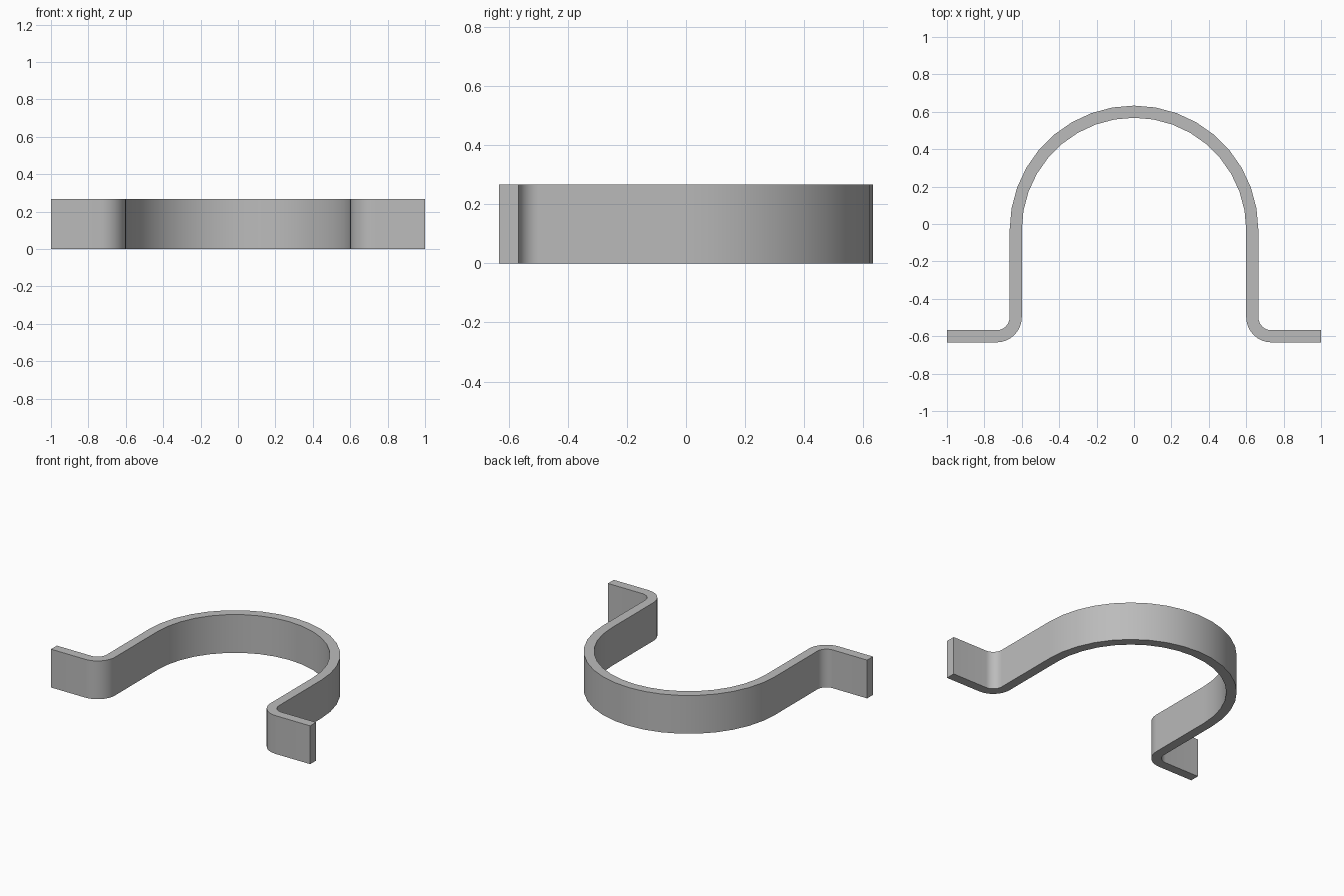
import bpy
import bmesh
from math import sin, cos, radians
from mathutils import Vector

cube = bpy.data.objects.get("Cube")
if cube:
    bpy.data.objects.remove(cube, do_unlink=True)

HEIGHT = 0.267
INNER, OUTER = 0.6, 0.665        # radii of the arch
ARCH_Y = -0.032                  # arch centre
BEND = Vector((0.735, -0.498))   # centre of the foot bend
BEND_IN, BEND_OUT = 0.07, 0.135
END_X = 1.0


def arc(centre, radius, start, stop, steps):
    """Points on an arc, angles in degrees."""
    angles = [radians(start + (stop - start) * i / steps) for i in range(steps + 1)]
    return [Vector((centre[0] + radius * cos(a), centre[1] + radius * sin(a))) for a in angles]


def half_side(arch_radius, bend_radius):
    """One face of the strap, from the crown to the tip of the left foot."""
    points = arc((0, ARCH_Y), arch_radius, 90, 0, 9)
    points += arc(BEND, bend_radius, 180, 270, 8)
    points.append(Vector((END_X, BEND.y - bend_radius)))
    return points


def full_side(half):
    mirrored = [Vector((-p.x, p.y)) for p in reversed(half[1:])]
    return mirrored + half


# Strap: matched inner and outer outlines, joined and extruded upward
inside = full_side(half_side(INNER, BEND_OUT))
outside = full_side(half_side(OUTER, BEND_IN))
bm = bmesh.new()
rows = [[bm.verts.new((p.x, p.y, 0)) for p in side] for side in (inside, outside)]
for i in range(len(inside) - 1):
    bm.faces.new((rows[0][i], rows[0][i + 1], rows[1][i + 1], rows[1][i]))
result = bmesh.ops.extrude_face_region(bm, geom=bm.faces[:])
top = [v for v in result["geom"] if isinstance(v, bmesh.types.BMVert)]
bmesh.ops.translate(bm, verts=top, vec=(0, 0, HEIGHT))
bmesh.ops.recalc_face_normals(bm, faces=bm.faces[:])
mesh = bpy.data.meshes.new("strap_clamp")
bm.to_mesh(mesh)
bm.free()

strap = bpy.data.objects.new("strap_clamp", mesh)
bpy.context.collection.objects.link(strap)

# Plain grey metal
grey = bpy.data.materials.new("grey_metal")
grey.use_nodes = True
colour = (0.5, 0.5, 0.5, 1)
grey.diffuse_color = colour
grey.node_tree.nodes["Principled BSDF"].inputs["Base Color"].default_value = colour
mesh.materials.append(grey)

# Smooth bends, crisp rims
bpy.context.view_layer.objects.active = strap
strap.select_set(True)
bpy.ops.object.shade_smooth_by_angle(angle=radians(30))
